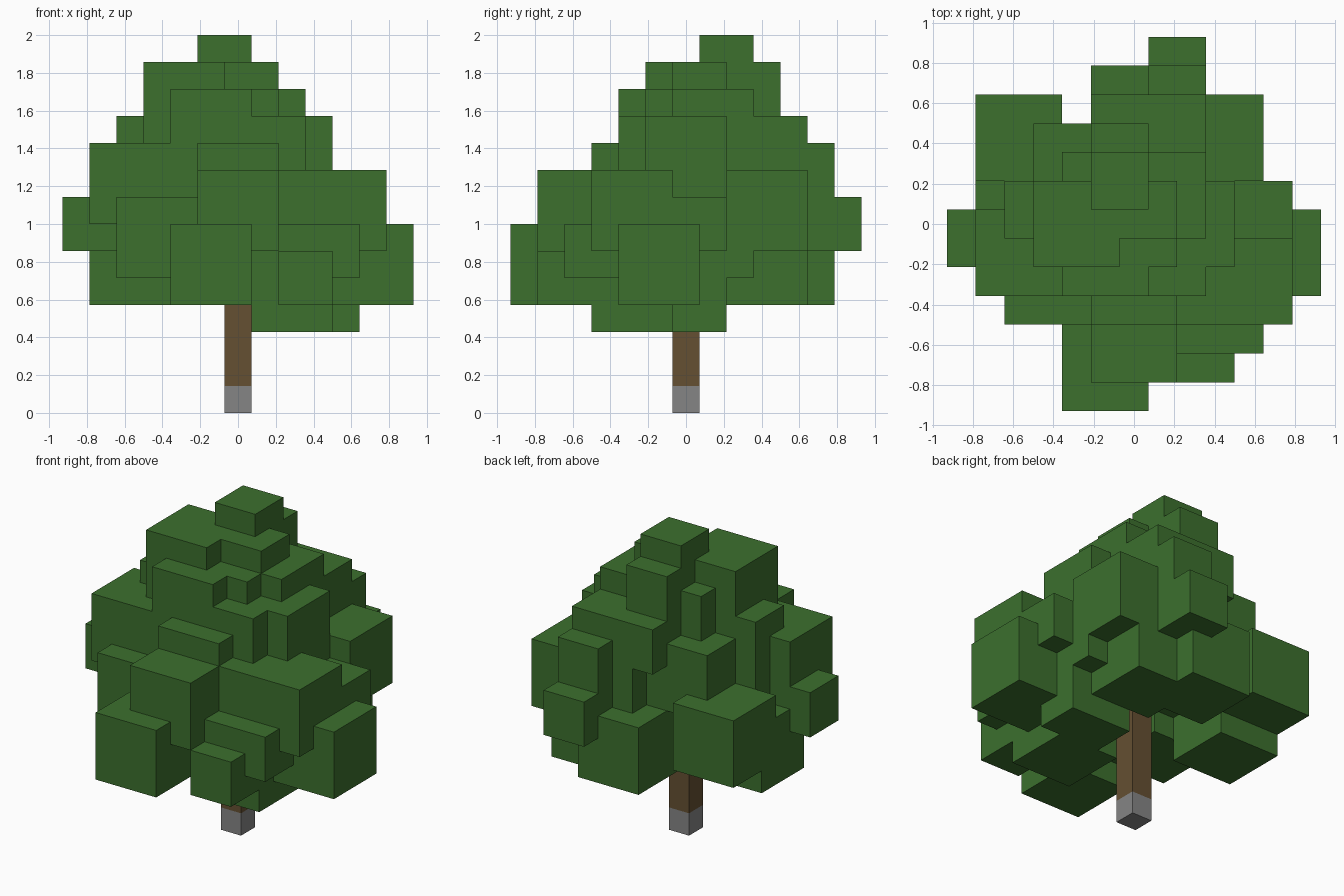
import bpy
import bmesh
from mathutils import Vector

default_cube = bpy.data.objects.get("Cube")
if default_cube:
    bpy.data.objects.remove(default_cube, do_unlink=True)

UNIT = 2 / 14  # edge of one block


def make_material(name, colour):
    material = bpy.data.materials.new(name)
    material.use_nodes = True
    material.diffuse_color = (*colour, 1)
    shader = material.node_tree.nodes["Principled BSDF"]
    shader.inputs["Base Color"].default_value = (*colour, 1)
    shader.inputs["Roughness"].default_value = 0.9
    return material


def box_cells(corner, size):
    """Grid cells filled by a box, from its lowest cell and its size."""
    x, y, z = corner
    w, d, h = size
    return {(x + i, y + j, z + k)
            for i in range(w) for j in range(d) for k in range(h)}


def clump_cells(centre):
    """Grid cells of one cubic leaf clump around its middle cell."""
    return box_cells([c - 1 for c in centre], (3, 3, 3))


def build_blocks(name, cells, material):
    """Skin a set of cells with flat faces and merge coplanar ones."""
    bm = bmesh.new()
    for cell in sorted(cells):
        middle = (Vector(cell) + Vector((0, 0, 0.5))) * UNIT
        for axis in range(3):
            for sign in (-1, 1):
                neighbour = list(cell)
                neighbour[axis] += sign
                if tuple(neighbour) in cells:
                    continue
                normal, side = Vector(), Vector()
                normal[axis] = sign
                side[(axis + 1) % 3] = 1
                up = normal.cross(side)
                corners = [middle + (normal + side * a + up * b) * UNIT / 2
                           for a, b in ((-1, -1), (1, -1), (1, 1), (-1, 1))]
                bm.faces.new([bm.verts.new(c) for c in corners])
    bmesh.ops.remove_doubles(bm, verts=bm.verts, dist=UNIT / 100)
    bmesh.ops.dissolve_limit(bm, angle_limit=0.01, verts=bm.verts, edges=bm.edges)
    bmesh.ops.triangulate(bm, faces=[f for f in bm.faces if len(f.verts) > 4])
    mesh = bpy.data.meshes.new(name)
    bm.to_mesh(mesh)
    bm.free()
    mesh.materials.append(material)
    obj = bpy.data.objects.new(name, mesh)
    bpy.context.collection.objects.link(obj)
    return obj


leaf_green = make_material("leaf green", (0.045, 0.162, 0.027))
bark_brown = make_material("bark brown", (0.130, 0.080, 0.032))
base_grey = make_material("base grey", (0.235, 0.235, 0.235))

# Cubic leaf clumps, by height
lower_clumps = [(-1, -5, 5), (5, -1, 5), (2, -2, 4), (2, 3, 5), (0, 4, 5),
                (-4, 1, 5), (-4, 3, 6), (-3, -2, 6), (3, 1, 6)]
middle_clumps = [(0, -4, 7), (4, -2, 7), (2, -2, 7), (3, 3, 7), (-4, -1, 8),
                 (-2, 2, 8), (0, -2, 8), (1, 3, 8)]
upper_clumps = [(-1, -1, 10), (2, 0, 9), (1, -1, 9), (1, 1, 10), (-1, 1, 10),
                (0, 0, 10), (-2, 0, 11)]

# Smaller or stretched clumps: lowest cell and size
low_fillers = [((2, -5, 4), (2, 3, 2)), ((2, -4, 5), (3, 3, 2)),
               ((2, 0, 3), (3, 2, 3)), ((3, -1, 6), (3, 3, 2)),
               ((-6, -1, 6), (2, 2, 2)), ((1, 5, 6), (2, 2, 2))]
high_fillers = [((1, 3, 7), (2, 3, 3)), ((-4, 0, 7), (2, 2, 4)),
                ((-1, 2, 9), (4, 3, 2)), ((-1, 0, 12), (3, 2, 1)),
                ((-1, 1, 11), (2, 3, 2)), ((-1, 1, 13), (2, 2, 1))]
core = box_cells((-2, -2, 6), (5, 5, 4))

# Foliage
leaves = set(core)
for centre in lower_clumps + middle_clumps + upper_clumps:
    leaves |= clump_cells(centre)
for corner, size in low_fillers + high_fillers:
    leaves |= box_cells(corner, size)
build_blocks("foliage", leaves, leaf_green)

# Trunk with a short branch, on a grey base block
trunk = box_cells((0, 0, 1), (1, 1, 5)) | {(1, 0, 5)}
build_blocks("trunk", trunk, bark_brown)
build_blocks("trunk_base", {(0, 0, 0)}, base_grey)
